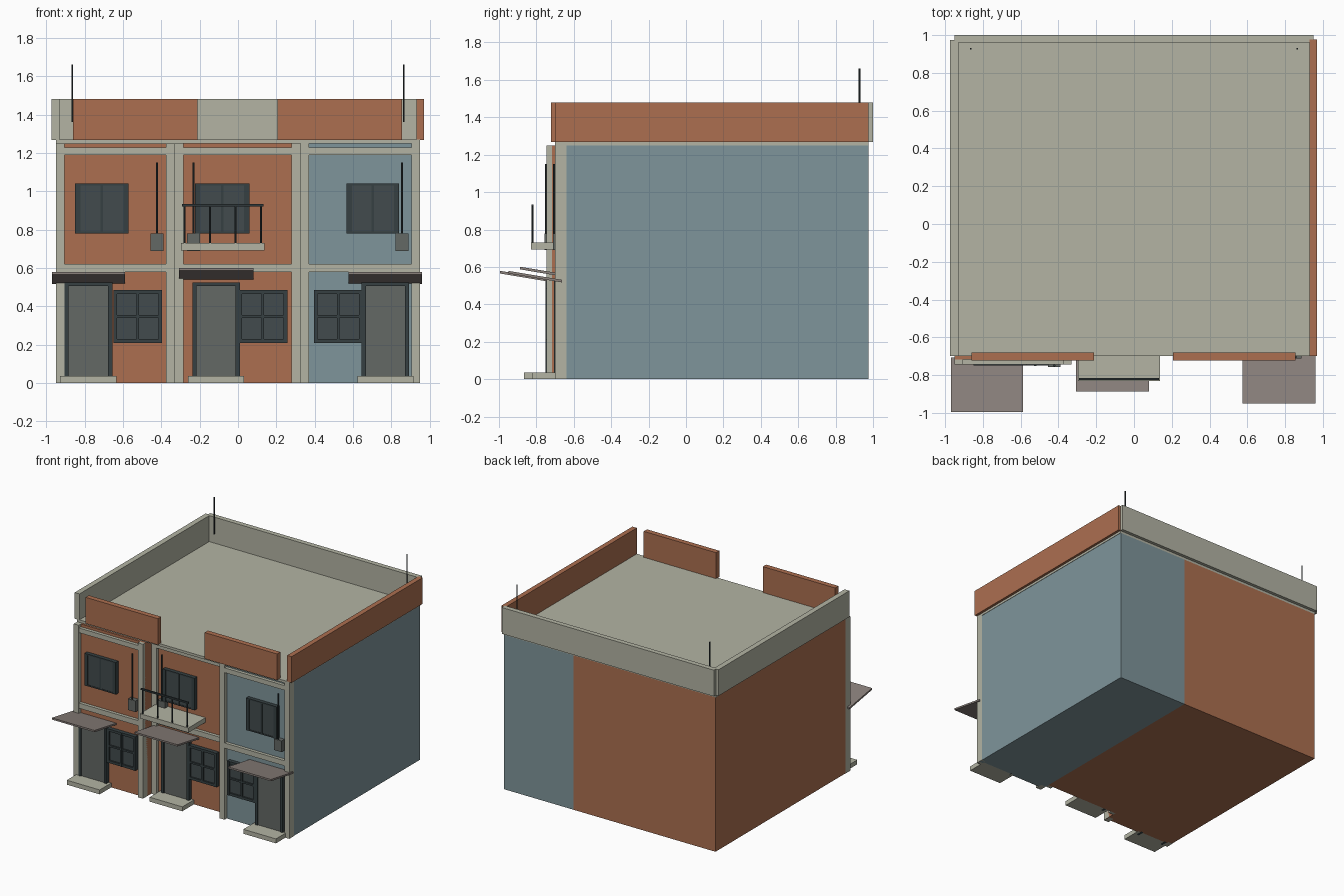
import bpy, math

if "Cube" in bpy.data.objects:
    bpy.data.objects.remove(bpy.data.objects["Cube"])


def lin(c):
    c /= 255
    return c / 12.92 if c <= 0.04045 else ((c + 0.055) / 1.055) ** 2.4


def mat(name, r, g, b):
    m = bpy.data.materials.new(name)
    m.diffuse_color = (lin(r), lin(g), lin(b), 1)
    m.use_nodes = True
    m.node_tree.nodes["Principled BSDF"].inputs["Base Color"].default_value = m.diffuse_color
    return m


STONE = mat("pale_stone", 179, 180, 164)
ORANGE = mat("terracotta", 172, 111, 80)
BLUE = mat("blue_plaster", 127, 149, 155)
FRAME = mat("dark_frame", 54, 64, 66)
GLASS = mat("dark_glass", 66, 75, 77)
DOOR = mat("door_grey", 99, 104, 101)
CANOPY = mat("canopy_brown", 139, 129, 124)
METAL = mat("dark_metal", 48, 57, 59)

CUBE = [(0, 4, 6, 2), (1, 3, 7, 5), (0, 1, 5, 4), (2, 6, 7, 3), (0, 2, 3, 1), (4, 5, 7, 6)]


def box(name, x, y, z, m, tilt=0.0):
    """Box from (min, max) ranges; z is indexed fastest. tilt lowers the back edge."""
    vs = [(a, b, c - (tilt if j else 0)) for c in z for j, b in enumerate(y) for a in x]
    faces = [(0, 2, 3, 1), (4, 5, 7, 6), (0, 1, 5, 4), (2, 6, 7, 3), (0, 4, 6, 2), (1, 3, 7, 5)]
    me = bpy.data.meshes.new(name)
    me.from_pydata(vs, [], faces)
    me.materials.append(m)
    ob = bpy.data.objects.new(name, me)
    bpy.context.collection.objects.link(ob)
    return ob


def rod(name, x, y, z, m, r=0.005):
    bpy.ops.mesh.primitive_cylinder_add(vertices=8, radius=r, depth=z[1] - z[0],
                                        location=(x, y, (z[0] + z[1]) / 2))
    ob = bpy.context.object
    ob.name = name
    ob.data.materials.append(m)


def upper_window(n, x0, x1, f):
    z = (0.78, 1.04)
    box(n + "_upper_glass", (x0 + 0.004, x1 - 0.004), (f, f + 0.05), (z[0] + .004, z[1] - .004), GLASS)
    c = (x0 + x1) / 2
    for k, (a, b) in enumerate([(x0, x0 + .028), (c - .006, c + .006), (x1 - .028, x1)]):
        box(f"{n}_upper_shutter_{k}", (a, b), (f - .005, f + .045), z, FRAME)
    for k, a in enumerate([z[0], z[1] - .01]):
        box(f"{n}_upper_rail_{k}", (x0, x1), (f - .003, f + .045), (a, a + .01), FRAME)


def lower_window(n, x0, x1, f):
    z0, z1 = 0.21, 0.485
    box(n + "_lower_glass", (x0 + .004, x1 - .004), (f + .008, f + .05), (z0 + .004, z1 - .004), GLASS)
    cx, cz = (x0 + x1) / 2, (z0 + z1) / 2
    for k, (a, b) in enumerate([(x0, x0 + .02), (cx - .007, cx + .007), (x1 - .02, x1)]):
        box(f"{n}_lower_upright_{k}", (a, b), (f - .006, f + .045), (z0, z1), FRAME)
    for k, (a, b) in enumerate([(z0, z0 + .02), (cz - .007, cz + .007), (z1 - .02, z1)]):
        box(f"{n}_lower_bar_{k}", (x0 + .002, x1 - .002), (f - .004, f + .045), (a, b), FRAME)


def doorway(n, x0, x1, f):
    top = 0.525
    box(n + "_door", (x0 + .02, x1 - .02), (f + .004, f + .05), (0.03, top - .02), DOOR)
    box(n + "_door_jamb_left", (x0, x0 + .022), (f - .005, f + .05), (0, top), FRAME)
    box(n + "_door_jamb_right", (x1 - .022, x1), (f - .005, f + .05), (0, top), FRAME)
    box(n + "_door_lintel", (x0, x1), (f - .005, f + .05), (top - .02, top), FRAME)
    box(n + "_doorstep", (x0 - .023, x1 + .022), (f - .12, f + .04), (0, 0.036), STONE)


# name, unit x range, front y, wall, upper window, lower window, door, canopy x, canopy z, meter x
UNITS = [
    ("left", (-.95, -.33), -.745, ORANGE, (-.85, -.57), (-.65, -.395), (-.905, -.655), (-.97, -.588), .565, -.422),
    ("middle", (-.33, .325), -.638, ORANGE, (-.225, .06), (.0, .257), (-.238, .01), (-.307, .08), .587, -.232),
    ("right", (.325, .95), -.70, BLUE, (.565, .84), (.395, .65), (.645, .892), (.575, .96), .565, .855),
]
for n, (x0, x1), f, wall, uw, lw, dr, cx, cz, mx in UNITS:
    # house body
    box(n + "_house_body", (x0 + (.003 if n == "left" else 0), x1 - (.003 if n == "right" else 0)),
        (f + .028, .975), (0, 1.25), wall)
    # stone frame: two columns and two beams
    w = .045
    box(n + "_column_a", (x0, x0 + w), (f, f + .06), (0, 1.25), STONE)
    box(n + "_column_b", (x1 - w, x1), (f, f + .06), (0, 1.25), STONE)
    for k, (a, b) in enumerate([(.578, .62), (1.19, 1.228)]):
        box(f"{n}_beam_{k}", (x0 + w, x1 - w), (f + .002, f + .06), (a, b), STONE)
    upper_window(n, *uw, f)
    lower_window(n, *lw, f)
    doorway(n, *dr, f)
    # sloping door canopy
    box(n + "_canopy", cx, (f - .25, f + .037), (cz, cz + .014), CANOPY, tilt=.048)
    # meter box with pipe
    box(n + "_meter_box", (mx - .033, mx + .033), (f - .012, f + .03), (.69, .78), DOOR)
    rod(n + "_meter_pipe", mx, f - .004, (.77, 1.15), METAL, .006)

# balcony on the middle house
box("balcony_slab", (-.297, .137), (-.83, -.6), (.692, .73), STONE)
box("balcony_handrail", (-.292, .133), (-.827, -.815), (.922, .935), METAL)
for k in range(4):
    rod(f"balcony_post_{k}", -.278 + .1327 * k, -.821, (.725, .925), METAL, .005)

# roof and parapets
P = (1.268, 1.48)
box("roof_slab", (-.95, .95), (-.70, .975), (1.25, 1.27), STONE)
box("parapet_left", (-.973, -.93), (-.70, .975), P, STONE)
box("parapet_right", (.93, .97), (-.70, .977), P, ORANGE)
box("parapet_back", (-.95, .95), (.96, 1.0), P, STONE)
box("parapet_front_left", (-.86, -.212), (-.722, -.68), P, ORANGE)
box("parapet_front_right", (.207, .855), (-.722, -.68), P, ORANGE)

# roof aerials
for s, n in ((-1, "left"), (1, "right")):
    rod("aerial_" + n, .864 * s, .928, (1.36, 1.66), METAL, .005)
